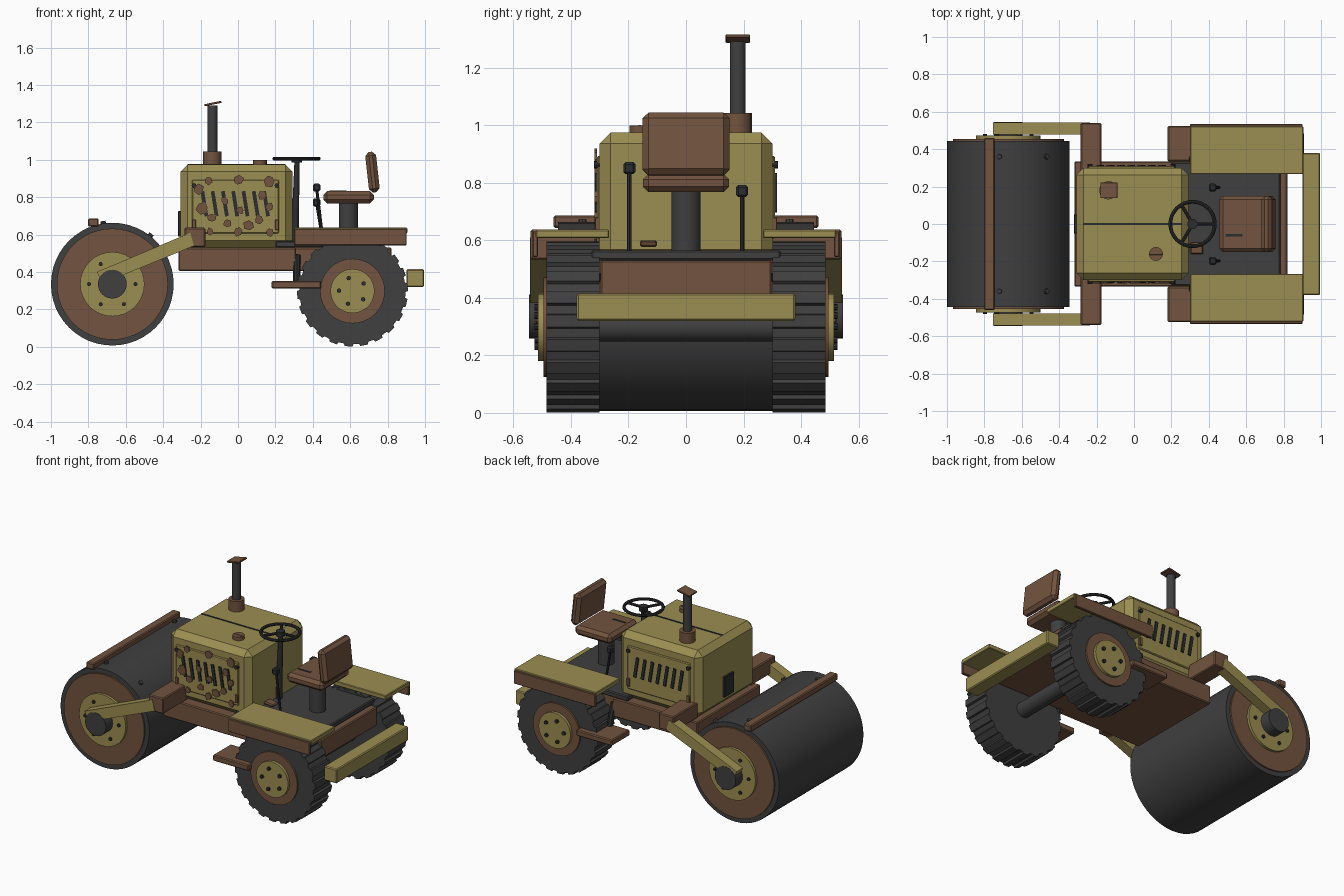
import bpy, bmesh, math, random
from mathutils import Vector, Matrix

if "Cube" in bpy.data.objects:
    bpy.data.objects.remove(bpy.data.objects["Cube"])
random.seed(4)


def material(name, r, g, b):
    m = bpy.data.materials.new(name)
    m.use_nodes = True
    m.diffuse_color = (r, g, b, 1)
    node = m.node_tree.nodes["Principled BSDF"]
    node.inputs["Base Color"].default_value = (r, g, b, 1)
    node.inputs["Roughness"].default_value = 0.8
    return m


YELLOW = material("faded_yellow", 0.33, 0.27, 0.085)
RUST = material("rust_brown", 0.17, 0.088, 0.05)
DARK = material("dark_grey", 0.05, 0.05, 0.05)
BLACK = material("near_black", 0.025, 0.026, 0.028)


def finish(name, bm, mat, smooth=False):
    mesh = bpy.data.meshes.new(name)
    bmesh.ops.recalc_face_normals(bm, faces=bm.faces)
    bm.to_mesh(mesh)
    bm.free()
    ob = bpy.data.objects.new(name, mesh)
    bpy.context.collection.objects.link(ob)
    mesh.materials.append(mat)
    if smooth:
        bpy.ops.object.select_all(action="DESELECT")
        ob.select_set(True)
        bpy.context.view_layer.objects.active = ob
        bpy.ops.object.shade_smooth_by_angle(angle=math.radians(35))
    return ob


def box(name, x, y, z, mat, bevel=0.006, tilt=0):
    """Box from x, y and z ranges, tilted about the y axis through its centre."""
    size = [r[1] - r[0] for r in (x, y, z)]
    centre = Vector([(r[0] + r[1]) / 2 for r in (x, y, z)])
    bm = bmesh.new()
    bmesh.ops.create_cube(bm, size=1)
    bmesh.ops.scale(bm, vec=size, verts=bm.verts)
    if bevel:
        bmesh.ops.bevel(bm, geom=bm.edges[:], offset=bevel, segments=1, affect="EDGES")
    bmesh.ops.transform(bm, matrix=Matrix.Translation(centre) @ Matrix.Rotation(tilt, 4, "Y"), verts=bm.verts)
    return finish(name, bm, mat)


def rod(name, a, b, radius, mat, sides=16, end_radius=None):
    """Cylinder or cone between two points."""
    a, b = Vector(a), Vector(b)
    bm = bmesh.new()
    bmesh.ops.create_cone(bm, cap_ends=True, segments=sides, radius1=radius,
                          radius2=end_radius or radius, depth=(b - a).length)
    turn = (b - a).to_track_quat("Z", "Y").to_matrix().to_4x4()
    bmesh.ops.transform(bm, matrix=Matrix.Translation((a + b) / 2) @ turn, verts=bm.verts)
    return finish(name, bm, mat, True)


def prism(name, points, y0, y1, mat):
    """Extrude an x-z outline along y."""
    bm = bmesh.new()
    face = bm.faces.new([bm.verts.new((x, y0, z)) for x, z in points])
    ext = bmesh.ops.extrude_face_region(bm, geom=[face])["geom"]
    bmesh.ops.translate(bm, vec=(0, y1 - y0, 0), verts=[v for v in ext if isinstance(v, bmesh.types.BMVert)])
    return finish(name, bm, mat)


def span(side, a, b):
    """Mirrored y range."""
    return sorted((side * a, side * b))


def bolts(name, x, z, ring, count, side, y0, y1, size, start=0):
    for i in range(count):
        t = start + math.tau * i / count
        px, pz = x + ring * math.cos(t), z + ring * math.sin(t)
        rod(f"{name}_{i}", (px, side * y0, pz), (px, side * y1, pz), size, BLACK, 8)


# Drum with its rolled rim
DX, DZ = -0.672, 0.335
rod("drum", (DX, -0.445, DZ), (DX, 0.445, DZ), 0.328, DARK, 48)
box("drum_scraper", (-0.802, -0.745), (-0.46, 0.46), (0.643, 0.686), RUST)
for px in (-0.72, -0.47):
    for y in (-0.36, 0.36):
        out = Vector((px - DX, 0, math.sqrt(0.328 ** 2 - (px - DX) ** 2)))
        c = Vector((DX, y, DZ))
        rod("drum_stud", c + out * 0.98, c + out * 1.04, 0.014, DARK, 8)

# Chassis, deck and rear bumper
box("chassis", (-0.318, 0.82), (-0.298, 0.298), (0.405, 0.53), RUST)
box("front_chassis", (-0.318, 0.31), (-0.335, 0.335), (0.405, 0.53), RUST)
box("deck", (0.2, 0.782), (-0.33, 0.33), (0.53, 0.565), DARK)
box("rear_bumper", (0.9, 0.995), (-0.38, 0.38), (0.32, 0.415), YELLOW)
rod("rear_axle", (0.612, -0.35, 0.298), (0.612, 0.35, 0.298), 0.05, DARK)

# Hood with seam, front grille and caps
box("hood", (-0.308, 0.292), (-0.3, 0.3), (0.53, 0.974), YELLOW, 0.038)
box("hood_seam", (-0.27, 0.255), (-0.006, 0.006), (0.97, 0.977), BLACK, 0)
box("front_grille", (-0.322, -0.3), (-0.05, 0.05), (0.59, 0.725), BLACK, 0.003)
rod("filler_cap", (0.117, -0.16, 0.97), (0.117, -0.16, 0.998), 0.037, RUST)
box("cap_handle", (0.082, 0.152), (-0.166, -0.154), (0.985, 1.0), RUST, 0.002)

# Exhaust stack
rod("exhaust_base", (-0.137, 0.18, 0.96), (-0.137, 0.18, 1.043), 0.049, RUST)
rod("exhaust_pipe", (-0.137, 0.18, 1.0), (-0.137, 0.18, 1.29), 0.027, DARK)
box("exhaust_flap", (-0.18, -0.088), (0.138, 0.222), (1.295, 1.306), RUST, 0.002, -0.2)

# Steering column and wheel
rod("steering_column", (0.303, 0, 0.55), (0.316, 0, 1.0), 0.021, BLACK, 12, 0.014)
bm = bmesh.new()
ring, tube, n, k = 0.119, 0.01, 32, 8
grid = [[bm.verts.new((0.313 + (ring + tube * math.cos(b)) * math.cos(a),
                       (ring + tube * math.cos(b)) * math.sin(a), 1.006 + tube * math.sin(b)))
         for b in (math.tau * j / k for j in range(k))] for a in (math.tau * i / n for i in range(n))]
for i in range(n):
    for j in range(k):
        p, q = grid[i], grid[(i + 1) % n]
        bm.faces.new((p[j], q[j], q[(j + 1) % k], p[(j + 1) % k]))
finish("steering_wheel", bm, BLACK, True)
rod("steering_hub", (0.313, 0, 0.985), (0.313, 0, 1.016), 0.028, BLACK)
for i in range(3):
    t = math.tau * i / 3
    rod(f"steering_spoke_{i}", (0.313, 0, 1.004),
        (0.313 + ring * math.cos(t), ring * math.sin(t), 1.004), 0.009, BLACK, 8)

# Levers and pedal
for y, top in ((-0.197, 0.85), (0.195, 0.77)):
    rod("lever", (0.455, y, 0.56), (0.42, y, top), 0.008, BLACK, 8)
    box("lever_knob", (0.4, 0.44), (y - 0.021, y + 0.021), (top - 0.02, top + 0.022), BLACK, 0.008)
box("pedal", (0.3, 0.37), (-0.16, -0.1), (0.58, 0.597), RUST, 0.006, 0.1)

# Seat
rod("seat_post", (0.59, 0, 0.56), (0.59, 0, 0.775), 0.051, DARK, 20)
box("seat_cushion", (0.456, 0.726), (-0.15, 0.15), (0.767, 0.832), RUST, 0.02)
box("seat_back", (0.69, 0.748), (-0.151, 0.151), (0.825, 1.043), RUST, 0.02, -0.11)
box("seat_tear", (0.49, 0.58), (-0.066, -0.054), (0.83, 0.835), BLACK, 0)


def tire(side):
    """Lugged tire: a disc with every other pair of rim points raised."""
    pts = []
    for i in range(22):
        for part, r in ((0, 0.297), (0.5, 0.297), (0.56, 0.284), (0.94, 0.284)):
            t = math.tau * (i + part) / 22
            pts.append((0.612 + r * math.cos(t), 0.298 + r * math.sin(t)))
    prism("tire", pts, side * 0.3, side * 0.484, DARK)


for s in (-1, 1):
    # Drum side plates, hub and arm
    rod("drum_plate", (DX, s * 0.43, DZ), (DX, s * 0.455, DZ), 0.297, RUST, 48)
    rod("drum_hub_plate", (DX, s * 0.45, DZ), (DX, s * 0.472, DZ), 0.172, YELLOW, 32)
    rod("drum_hub", (DX, s * 0.46, DZ), (DX, s * 0.545, DZ), 0.077, DARK, 24)
    bolts("drum_bolt", DX, DZ, 0.124, 6, s, 0.46, 0.482, 0.011)
    prism("drum_arm", [(-0.755, 0.4), (-0.725, 0.338), (-0.235, 0.54), (-0.255, 0.61)], s * 0.478, s * 0.543, YELLOW)
    box("arm_bracket", (-0.285, -0.175), span(s, 0.28, 0.54), (0.533, 0.637), RUST)

    # Rear wheel
    tire(s)
    rod("wheel_rim", (0.612, s * 0.4, 0.298), (0.612, s * 0.495, 0.298), 0.173, RUST, 32)
    rod("wheel_disc", (0.612, s * 0.45, 0.298), (0.612, s * 0.514, 0.298), 0.118, YELLOW, 28)
    bolts("wheel_bolt", 0.612, 0.298, 0.072, 5, s, 0.5, 0.527, 0.012, 0.6)

    # Fender and step
    box("fender_top", (0.3, 0.905), span(s, 0.267, 0.522), (0.607, 0.637), YELLOW, 0.004)
    box("fender_skirt", (0.3, 0.902), span(s, 0.514, 0.534), (0.542, 0.63), RUST, 0.004)
    box("step", (0.18, 0.445), span(s, 0.335, 0.525), (0.312, 0.352), RUST)
    rod("step_strut", (0.315, s * 0.36, 0.33), (0.315, s * 0.31, 0.49), 0.02, BLACK, 8)

    # Hood side panel with louvres and fasteners
    box("side_panel", (-0.245, 0.218), span(s, 0.29, 0.309), (0.605, 0.893), YELLOW, 0.005)
    for i in range(7):
        x = -0.18 + i * 0.055
        box(f"louvre_{i}", (x - 0.01, x + 0.01), span(s, 0.3, 0.316), (0.697, 0.833), BLACK, 0, -0.16)
    for x in (-0.235, 0.208):
        rod("panel_bolt", (x, s * 0.3, 0.862), (x, s * 0.32, 0.862), 0.013, BLACK, 8)
        box("panel_latch", (x - 0.011, x + 0.011), span(s, 0.3, 0.317), (0.625, 0.68), RUST, 0.003)

# Rust patches on the right side panel
spots = [(-0.16, 0.89), (0, 0.89), (0.17, 0.885), (-0.21, 0.84), (-0.19, 0.74), (-0.14, 0.69),
         (-0.15, 0.615), (0, 0.615), (0.06, 0.65), (0.11, 0.68), (0.17, 0.61), (0.17, 0.75),
         (0.01, 0.73), (-0.07, 0.78), (0.13, 0.81), (-0.06, 0.66)]
for x, z in spots:
    size = random.uniform(0.022, 0.036)
    turn = random.random() * math.tau
    outline = []
    for i in range(6):
        t, r = turn + math.tau * i / 6, size * random.uniform(0.65, 1.1)
        outline.append((x + r * math.cos(t), z + r * math.sin(t)))
    prism("rust_patch", outline, -0.31, -0.3185, RUST)
